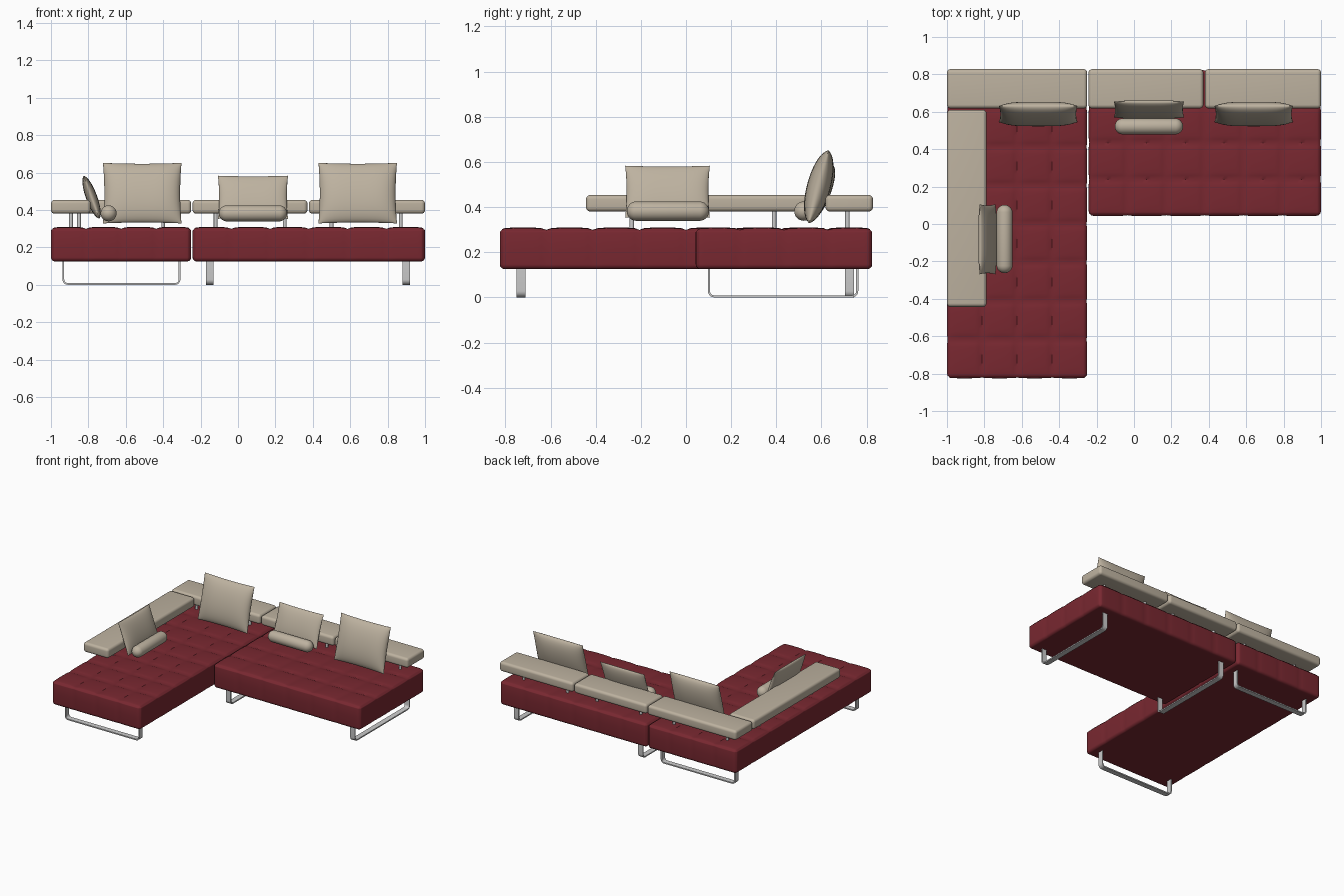
import bpy, bmesh, math
from mathutils import Vector, Matrix

if "Cube" in bpy.data.objects:
    bpy.data.objects.remove(bpy.data.objects["Cube"])


def material(name, rgb):
    m = bpy.data.materials.new(name)
    m.diffuse_color = (*rgb, 1)
    m.use_nodes = True
    m.node_tree.nodes["Principled BSDF"].inputs["Base Color"].default_value = m.diffuse_color
    return m


RED = material("red_fabric", (0.19, 0.021, 0.030))
TAN = material("beige_fabric", (0.51, 0.445, 0.35))


def finish(name, bm, mat=None, angle=40):
    bmesh.ops.remove_doubles(bm, verts=bm.verts, dist=1e-5)
    bmesh.ops.recalc_face_normals(bm, faces=bm.faces)
    me = bpy.data.meshes.new(name)
    bm.to_mesh(me)
    bm.free()
    ob = bpy.data.objects.new(name, me)
    bpy.context.collection.objects.link(ob)
    if mat:
        me.materials.append(mat)
    bpy.ops.object.select_all(action='DESELECT')
    bpy.context.view_layer.objects.active = ob
    ob.select_set(True)
    bpy.ops.object.shade_smooth_by_angle(angle=math.radians(angle))
    return ob


def samples(a, b, r, n):
    """Coordinates along one axis: dense at the rounded ends, n steps between."""
    ends = [0, 0.42, 0.72, 1]
    mid = [a + (b - a) * i / n for i in range(1, n)]
    return ([a + r * e for e in ends] + [m for m in mid if a + r * 1.1 < m < b - r * 1.1]
            + [b - r * e for e in reversed(ends)])


def soft_box(name, lo, hi, r, mat, panels=None):
    """Rounded box; panels=(nx, ny) adds a quilted top and side seams."""
    bm = bmesh.new()
    steps = (panels[0] * 10, panels[1] * 10, 2) if panels else (2, 2, 2)
    ax = [samples(lo[i], hi[i], r, steps[i]) for i in range(3)]

    def puff(p, i):
        return abs(math.sin(math.pi * panels[i] * (p[i] - lo[i]) / (hi[i] - lo[i])))

    def place(p):
        q = Vector([min(max(p[i], lo[i] + r), hi[i] - r) for i in range(3)])
        n = (p - q).normalized()
        out = q + n * r
        if panels:
            sx, sy = puff(p, 0), puff(p, 1)
            if n.z > 0:
                out.z -= 0.011 * n.z * (1 - (sx * sy) ** 0.35)
            out.y -= 0.004 * n.y * (1 - sx ** 0.3)
            out.x -= 0.004 * n.x * (1 - sy ** 0.3)
        return out

    for k in range(3):
        i, j = (k + 1) % 3, (k + 2) % 3
        for w in (lo[k], hi[k]):
            rows = []
            for a in ax[i]:
                row = []
                for b in ax[j]:
                    p = Vector((0, 0, 0))
                    p[i], p[j], p[k] = a, b, w
                    row.append(bm.verts.new(place(p)))
                rows.append(row)
            for r0, r1 in zip(rows, rows[1:]):
                for c in range(len(r0) - 1):
                    bm.faces.new((r0[c], r0[c + 1], r1[c + 1], r1[c]))
    return finish(name, bm, mat)


def pillow(name, centre, w, h, t, tilt, turn=0):
    """Lens-shaped cushion with pinched edges, leaning back by tilt degrees."""
    bm = bmesh.new()
    n = 20
    m = (Matrix.Translation(centre) @ Matrix.Rotation(math.radians(turn), 4, 'Z')
         @ Matrix.Rotation(math.radians(-tilt), 4, 'X'))
    for side in (-1, 1):
        rows = []
        for i in range(n + 1):
            u = -math.cos(math.pi * i / n)
            row = []
            for j in range(n + 1):
                v = -math.cos(math.pi * j / n)
                x = u * w / 2 * (1 - 0.035 * (1 - v * v) * u * u)
                z = v * h / 2 * (1 - 0.03 * (1 - u * u) * v * v)
                y = side * t / 2 * max(0, (1 - u ** 4) * (1 - v * v)) ** 0.55
                row.append(bm.verts.new(m @ Vector((x, y, z))))
            rows.append(row)
        for r0, r1 in zip(rows, rows[1:]):
            for c in range(n):
                bm.faces.new((r0[c], r0[c + 1], r1[c + 1], r1[c]))
    return finish(name, bm, TAN, 60)


def roll(name, centre, length, r, axis):
    """Capsule-shaped neck roll."""
    bm = bmesh.new()
    bmesh.ops.create_uvsphere(bm, u_segments=28, v_segments=15, radius=r)
    for v in bm.verts:
        v.co.z += math.copysign(length / 2 - r, v.co.z)
    rot = Matrix.Rotation(math.pi / 2, 4, 'Y' if axis == 'x' else 'X')
    bm.transform(Matrix.Translation(centre) @ rot)
    return finish(name, bm, TAN, 60)


def sled_leg(name, centre, half, turn=0, width=0.04, t=0.009, top=0.14):
    """U-shaped flat steel runner."""
    def path(o, r):
        pts = [(-half + o, top)]
        for s in (-1, 1):
            for k in range(7):
                a = math.pi / 12 * (k if s < 0 else 6 - k)
                pts.append((s * (half - o - r + r * math.cos(a)), o + r - r * math.sin(a)))
        return pts + [(half - o, top)]
    bm = bmesh.new()
    outer, inner = path(0, 0.028), path(t, 0.028 - t)
    rings = [[bm.verts.new((x, y, z)) for (x, z), y in
              ((o, -width / 2), (o, width / 2), (i, width / 2), (i, -width / 2))]
             for o, i in zip(outer, inner)]
    for a, b in zip(rings, rings[1:]):
        for k in range(4):
            bm.faces.new((a[k], a[(k + 1) % 4], b[(k + 1) % 4], b[k]))
    bm.faces.new(rings[0])
    bm.faces.new(rings[-1])
    bm.transform(Matrix.Translation(centre) @ Matrix.Rotation(math.radians(turn), 4, 'Z'))
    return finish(name, bm)


def post(name, x, y):
    bm = bmesh.new()
    bmesh.ops.create_cone(bm, cap_ends=True, segments=16, radius1=0.01, radius2=0.01, depth=0.11)
    bm.transform(Matrix.Translation((x, y, 0.342)))
    return finish(name, bm)


# Quilted seats
soft_box("chaise_seat", (-1, -0.825, 0.125), (-0.25, 0.825, 0.31), 0.022, RED, (4, 8))
soft_box("sofa_seat", (-0.243, 0.043, 0.125), (1, 0.825, 0.31), 0.022, RED, (6, 4))

# Low back and side bolsters with their posts
for name, x0, x1, posts in (("left", -1, -0.25, (-0.85, -0.4)),
                            ("middle", -0.243, 0.371, (-0.12, 0.25)),
                            ("right", 0.379, 1, (0.5, 0.87))):
    soft_box(name + "_back_bolster", (x0, 0.618, 0.38), (x1, 0.828, 0.454), 0.02, TAN)
    for x in posts:
        post(name + "_back_post", x, 0.715)
soft_box("side_bolster", (-1, -0.443, 0.38), (-0.788, 0.61, 0.454), 0.02, TAN)
for y in (-0.24, 0.39):
    post("side_post", -0.893, y)

# Steel runners
sled_leg("chaise_front_leg", (-0.623, -0.73, 0), 0.315)
sled_leg("chaise_back_leg", (-0.623, 0.725, 0), 0.315)
for side, x in (("left", -0.15), ("right", 0.9)):
    sled_leg("sofa_%s_leg" % side, (x, 0.43, 0), 0.333, 90)

# Large leaning cushions
for side, x in (("left", -0.512), ("right", 0.64)):
    pillow(side + "_large_cushion", (x, 0.588, 0.49), 0.42, 0.335, 0.105, 15)

# Small cushions with neck rolls
pillow("middle_small_cushion", (0.08, 0.612, 0.468), 0.375, 0.245, 0.06, 20)
roll("middle_neck_roll", (0.08, 0.522, 0.382), 0.365, 0.043, 'x')
pillow("side_small_cushion", (-0.783, -0.082, 0.468), 0.375, 0.245, 0.06, 20, 90)
roll("side_neck_roll", (-0.692, -0.08, 0.382), 0.365, 0.043, 'y')
